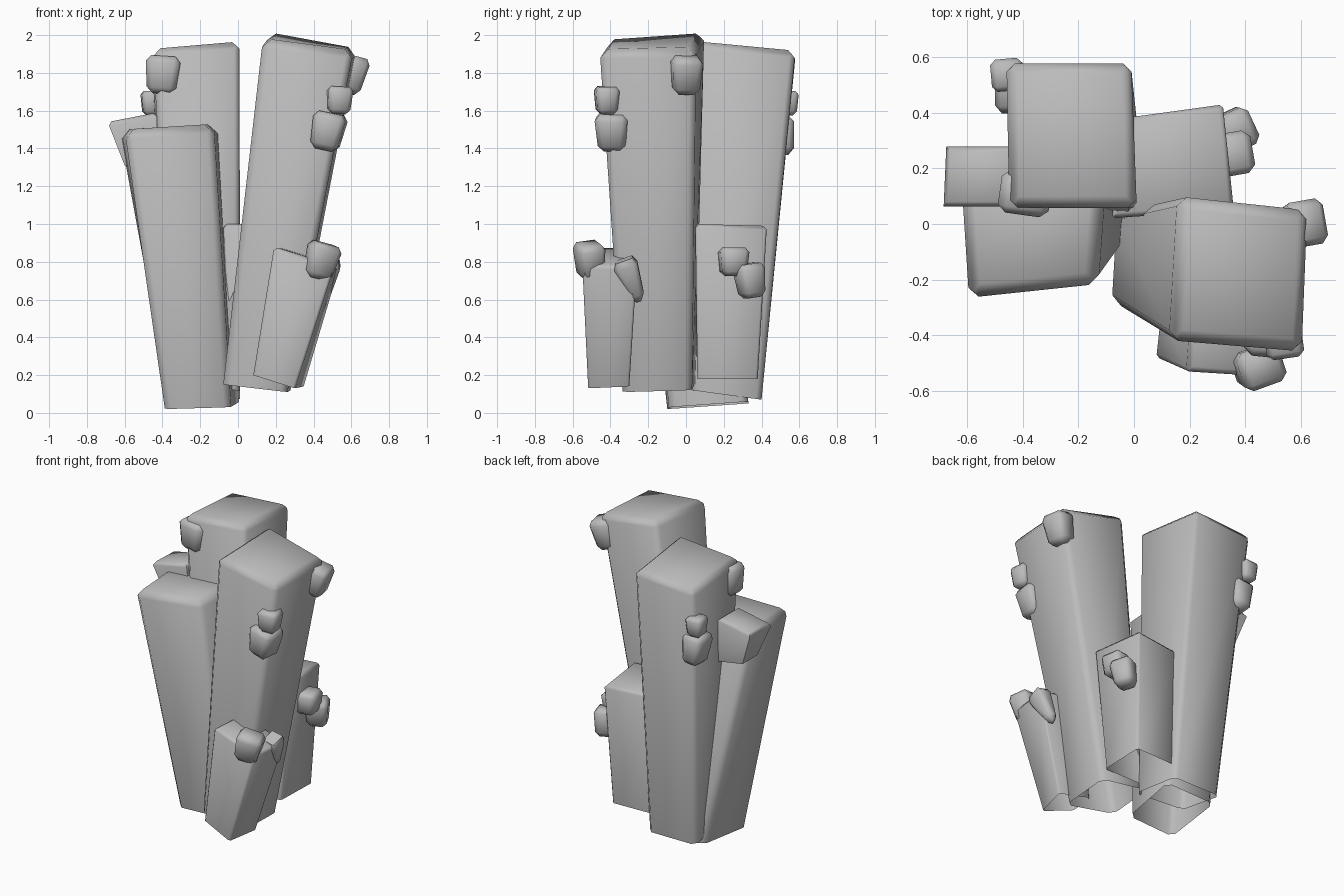
import bpy, bmesh
from mathutils import Vector, Euler, Matrix
from math import radians

cube = bpy.data.objects.get("Cube")
if cube:
    bpy.data.objects.remove(cube, do_unlink=True)

stone = bpy.data.materials.new("grey_stone")
stone.use_nodes = True
GREY = (0.5, 0.5, 0.5, 1)
stone.diffuse_color = GREY
stone.node_tree.nodes["Principled BSDF"].inputs["Base Color"].default_value = GREY


def finish(name, bm, angle):
    bmesh.ops.recalc_face_normals(bm, faces=bm.faces[:])
    mesh = bpy.data.meshes.new(name)
    bm.to_mesh(mesh)
    bm.free()
    mesh.materials.append(stone)
    obj = bpy.data.objects.new(name, mesh)
    bpy.context.collection.objects.link(obj)
    bpy.ops.object.select_all(action='DESELECT')
    obj.select_set(True)
    bpy.context.view_layer.objects.active = obj
    bpy.ops.object.shade_smooth_by_angle(angle=radians(angle))


def column(name, base, top, side_bevel, top_bevel):
    """Leaning four-sided pillar, open below; corners run front-left, front-right, back-right, back-left."""
    bm = bmesh.new()
    b = [bm.verts.new(p) for p in base]
    t = [bm.verts.new(p) for p in top]
    for i in range(4):
        j = (i + 1) % 4
        bm.faces.new((b[i], b[j], t[j], t[i]))
    cap = bm.faces.new(t)
    bmesh.ops.recalc_face_normals(bm, faces=bm.faces[:])
    bmesh.ops.bevel(bm, geom=list(cap.edges), offset=top_bevel, segments=1,
                    profile=0.5, affect='EDGES')
    sides = [e for e in bm.edges if abs(e.verts[0].co.z - e.verts[1].co.z) > 0.4]
    bmesh.ops.bevel(bm, geom=sides, offset=side_bevel, segments=1,
                    profile=0.5, affect='EDGES')
    finish(name, bm, 55)


def nub(name, centre, size, turn, taper=0.8):
    """Chunky rounded block growing out of a pillar."""
    bm = bmesh.new()
    bmesh.ops.create_cube(bm, size=1)
    for v in bm.verts:
        if v.co.z < 0:
            v.co.x *= taper
            v.co.y *= taper
    bmesh.ops.bevel(bm, geom=bm.edges[:], offset=0.16, segments=1,
                    profile=0.5, affect='EDGES')
    rot = Euler([radians(a) for a in turn]).to_matrix().to_4x4()
    bm.transform(Matrix.Translation(Vector(centre)) @ rot @ Matrix.Diagonal((*size, 1)))
    finish(name, bm, 60)


# Three tall pillars
column("back_pillar",
       [(-.35, .05, .13), (.01, .03, .12), (.01, .4, .07), (-.35, .4, .07)],
       [(-.45, .06, 1.93), (.01, .06, 1.97), (-.01, .58, 1.92), (-.46, .58, 1.89)], .03, .04)
column("leaning_pillar",
       [(-.08, -.29, .15), (.26, -.34, .11), (.28, .03, .12), (-.06, .05, .16)],
       [(.13, -.42, 1.98), (.61, -.46, 1.92), (.63, .05, 1.93), (.16, .1, 2.02)], .035, .045)
column("front_pillar",
       [(-.39, -.1, .02), (-.04, -.09, .03), (.01, .33, .06), (-.36, .33, .05)],
       [(-.6, -.27, 1.5), (-.13, -.22, 1.53), (-.1, .2, 1.53), (-.63, .18, 1.5)], .035, .05)

# Two short pillars
column("short_front_pillar",
       [(.08, -.48, .2), (.3, -.52, .13), (.35, -.3, .14), (.1, -.3, .2)],
       [(.19, -.53, .88), (.51, -.55, .78), (.54, -.26, .78), (.21, -.26, .88)], .012, .02)
column("short_back_pillar",
       [(-.04, .06, .18), (.28, .06, .18), (.29, .38, .18), (-.02, .37, .18)],
       [(-.08, .02, 1.0), (.36, .05, 1.0), (.32, .43, .99), (-.04, .38, .99)], .012, .02)

# Nubs growing from the pillars
nub("leaning_upper_nub", (.6, 0, 1.79), (.15, .17, .2), (0, 15, 10))
nub("leaning_middle_nub", (.535, -.42, 1.655), (.14, .13, .145), (0, 3, 8))
nub("leaning_lower_nub", (.475, -.39, 1.49), (.18, .18, .2), (0, 12, -6))
nub("back_upper_nub", (-.395, .11, 1.79), (.19, .16, .2), (0, 4, -8))
nub("back_middle_nub", (-.455, .535, 1.64), (.12, .12, .13), (0, 0, 5))
nub("back_lower_nub", (-.42, .49, 1.465), (.15, .18, .2), (5, -6, 0))
nub("short_front_nub", (.44, -.51, .805), (.17, .15, .19), (8, 14, 20))
nub("short_front_side_nub", (.47, -.29, .7), (.12, .14, .24), (20, 12, 0), .5)
nub("short_back_upper_nub", (.345, .25, .8), (.17, .16, .15), (0, 0, 10))
nub("short_back_lower_nub", (.36, .34, .7), (.15, .15, .18), (8, 0, 25))

# Tilted crystal behind the front pillar
column("side_crystal",
       [(-.6, .09, 1.31), (-.42, .09, 1.28), (-.42, .25, 1.28), (-.6, .25, 1.31)],
       [(-.69, .06, 1.54), (-.43, .06, 1.59), (-.43, .28, 1.59), (-.68, .28, 1.54)], .02, .02)
